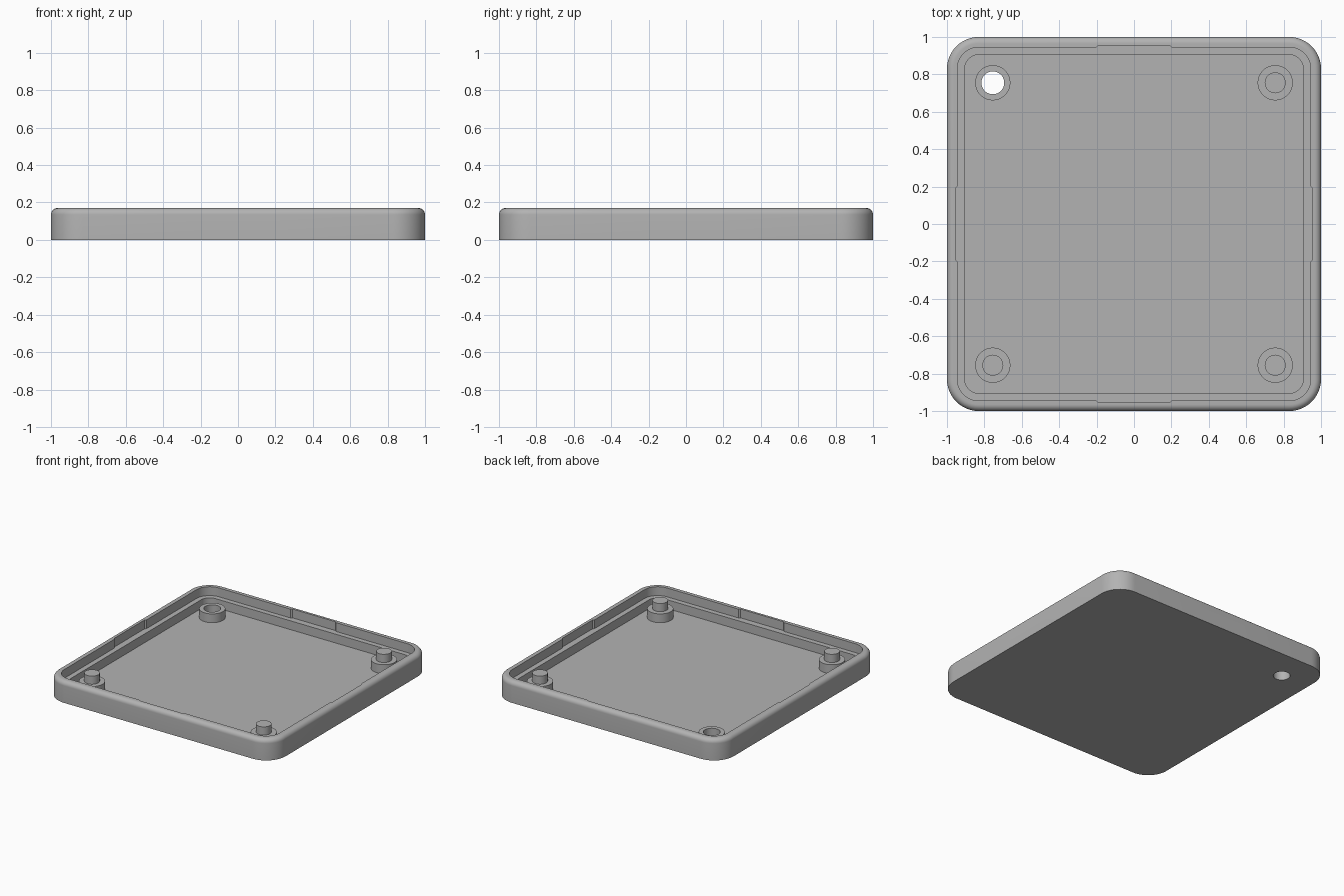
import bpy, bmesh, math
from mathutils import Vector

cube = bpy.data.objects.get("Cube")
if cube:
    bpy.data.objects.remove(cube, do_unlink=True)

grey = bpy.data.materials.new("plain grey")
grey.use_nodes = True
colour = (0.45, 0.45, 0.45, 1)
grey.diffuse_color = colour
grey.node_tree.nodes["Principled BSDF"].inputs["Base Color"].default_value = colour

HEIGHT, FLOOR, LEDGE, BOSS = 0.17, 0.03, 0.10, 0.10
FILLET = 0.035
POST = 0.755


def make_object(name, bm):
    bmesh.ops.recalc_face_normals(bm, faces=bm.faces)
    mesh = bpy.data.meshes.new(name)
    bm.to_mesh(mesh)
    bm.free()
    mesh.materials.append(grey)
    ob = bpy.data.objects.new(name, mesh)
    bpy.context.collection.objects.link(ob)
    return ob


def smooth(ob):
    bpy.ops.object.select_all(action='DESELECT')
    ob.select_set(True)
    bpy.context.view_layer.objects.active = ob
    bpy.ops.object.shade_smooth_by_angle(angle=math.radians(30))


def ring(half, radius, notch):
    """Rounded square outline; each side has a shallow central recess."""
    points = []
    for side in range(4):
        turn = side * math.pi / 2
        cs, sn = math.cos(turn), math.sin(turn)
        local = [(half, -0.2), (half + notch, -0.19), (half + notch, 0.19), (half, 0.2)]
        c = half - radius
        for i in range(13):
            a = math.pi / 2 * i / 12
            local.append((c + radius * math.cos(a), c + radius * math.sin(a)))
        points += [(x * cs - y * sn, x * sn + y * cs) for x, y in local]
    return points


# Tray section: half width, corner radius, height, recess depth
section = [(1, 0.17, 0, 0)]
for i in range(9):
    a = math.pi / 2 * i / 8
    inset = FILLET * (1 - math.cos(a))
    section.append((1 - inset, 0.17 - inset, HEIGHT - FILLET * (1 - math.sin(a)), 0))
section += [(0.945, 0.115, HEIGHT, 0.01), (0.945, 0.115, LEDGE, 0.01),
            (0.905, 0.075, LEDGE, 0), (0.905, 0.075, FLOOR, 0)]

bm = bmesh.new()
loops = [[bm.verts.new((x, y, z)) for x, y in ring(half, r, notch)]
         for half, r, z, notch in section]
for low, high in zip(loops, loops[1:]):
    for i in range(len(low)):
        j = (i + 1) % len(low)
        bm.faces.new((low[i], low[j], high[j], high[i]))
bm.faces.new(loops[0])
bm.faces.new(loops[-1])
tray = make_object("tray", bm)


def cylinder(name, radius, bottom, top, x, y):
    bm = bmesh.new()
    bmesh.ops.create_cone(bm, cap_ends=True, segments=48, radius1=radius,
                          radius2=radius, depth=top - bottom)
    bmesh.ops.translate(bm, verts=bm.verts, vec=Vector((x, y, (top + bottom) / 2)))
    return make_object(name, bm)


# Corner bosses; three carry pins, the back right one is a socket
parts = [tray]
for x, x_name in ((-POST, "right"), (POST, "left")):
    for y, y_name in ((-POST, "front"), (POST, "back")):
        place = y_name + "_" + x_name
        boss = cylinder("boss_" + place, 0.094, FLOOR - 0.01, BOSS, x, y)
        parts.append(boss)
        if place == "back_right":
            socket = boss
        else:
            parts.append(cylinder("pin_" + place, 0.056, BOSS - 0.01, 0.165, x, y))

# Through hole in the socket and floor
cutter = cylinder("hole_cutter", 0.061, -0.1, 0.3, -POST, POST)
for ob in (tray, socket):
    mod = ob.modifiers.new("hole", 'BOOLEAN')
    mod.operation = 'DIFFERENCE'
    mod.solver = 'EXACT'
    mod.object = cutter
    bpy.context.view_layer.objects.active = ob
    bpy.ops.object.modifier_apply(modifier=mod.name)
bpy.data.objects.remove(cutter, do_unlink=True)

for ob in parts:
    smooth(ob)
